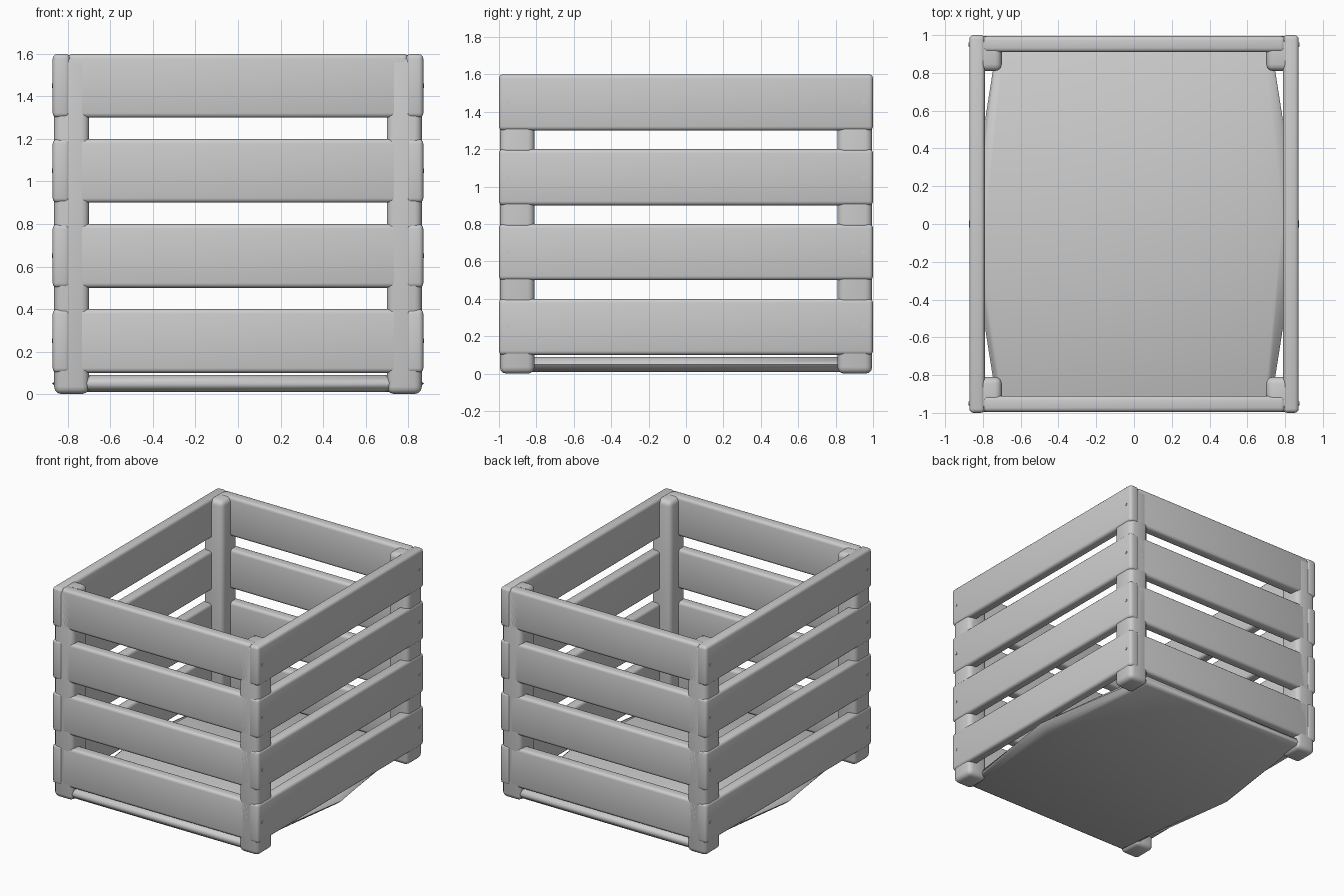
import bpy, bmesh, math

if "Cube" in bpy.data.objects:
    bpy.data.objects.remove(bpy.data.objects["Cube"])

grey = bpy.data.materials.new("plain_grey")
grey.diffuse_color = (0.6, 0.6, 0.6, 1)
grey.use_nodes = True
grey.node_tree.nodes["Principled BSDF"].inputs["Base Color"].default_value = grey.diffuse_color


def finish(name, bm, bevel=0.0):
    bmesh.ops.recalc_face_normals(bm, faces=bm.faces[:])
    mesh = bpy.data.meshes.new(name)
    bm.to_mesh(mesh)
    bm.free()
    mesh.materials.append(grey)
    ob = bpy.data.objects.new(name, mesh)
    bpy.context.collection.objects.link(ob)
    bpy.ops.object.select_all(action='DESELECT')
    bpy.context.view_layer.objects.active = ob
    ob.select_set(True)
    if bevel:
        mod = ob.modifiers.new("rounded_edges", 'BEVEL')
        mod.width, mod.segments = bevel, 3
        bpy.ops.object.modifier_apply(modifier=mod.name)
    bpy.ops.object.shade_smooth_by_angle(angle=math.radians(40))
    return ob


def box(name, lo, hi, bevel):
    bm = bmesh.new()
    bmesh.ops.create_cube(bm, size=1)
    for v in bm.verts:
        v.co = [(a + b) / 2 + c * (b - a) for a, b, c in zip(lo, hi, v.co)]
    return finish(name, bm, bevel)


def span(sign, a, b):
    return sorted((sign * a, sign * b))


# Corner posts
for sx in (-1, 1):
    for sy in (-1, 1):
        x, y = span(sx, 0.70, 0.865), span(sy, 0.81, 0.995)
        box("corner_post", (x[0], y[0], 0.0), (x[1], y[1], 1.595), 0.035)

# Four rows of slats on every side
for row in range(4):
    z0 = 0.1 + 0.4 * row
    for s in (-1, 1):
        x = span(s, 0.79, 0.872)
        box("side_slat", (x[0], -1, z0), (x[1], 1, z0 + 0.3), 0.022)
        y = span(s, 0.91, 0.995)
        box("end_slat", (-0.80, y[0], z0), (0.80, y[1], z0 + 0.3), 0.022)

# Nail heads on the side slats
for sx in (-1, 1):
    for sy in (-1, 1):
        for row in range(4):
            bm = bmesh.new()
            bmesh.ops.create_cone(bm, cap_ends=True, segments=10,
                                  radius1=0.011, radius2=0.011, depth=0.02)
            nail = finish("nail_head", bm)
            nail.rotation_euler.y = math.pi / 2
            nail.location = (sx * 0.866, sy * 0.95, 0.25 + 0.4 * row)

# Floor slab: six-sided outline, widest halfway along, with tapered edges
bm = bmesh.new()
rings = []
for z, end_in, mid_in in ((0.01, 0.03, 0.09), (0.025, 0.008, 0.03), (0.05, 0, 0),
                          (0.075, 0.008, 0.03), (0.09, 0.03, 0.09)):
    ex, ey, mx = 0.72 - end_in, 0.985 - end_in, 0.875 - mid_in
    outline = ((-ex, -ey), (ex, -ey), (mx, 0), (ex, ey), (-ex, ey), (-mx, 0))
    rings.append([bm.verts.new((x, y, z)) for x, y in outline])
for a, b in zip(rings, rings[1:]):
    for i in range(6):
        j = (i + 1) % 6
        bm.faces.new((a[i], a[j], b[j], b[i]))
bm.faces.new(rings[0])
bm.faces.new(rings[-1])
finish("floor", bm)
